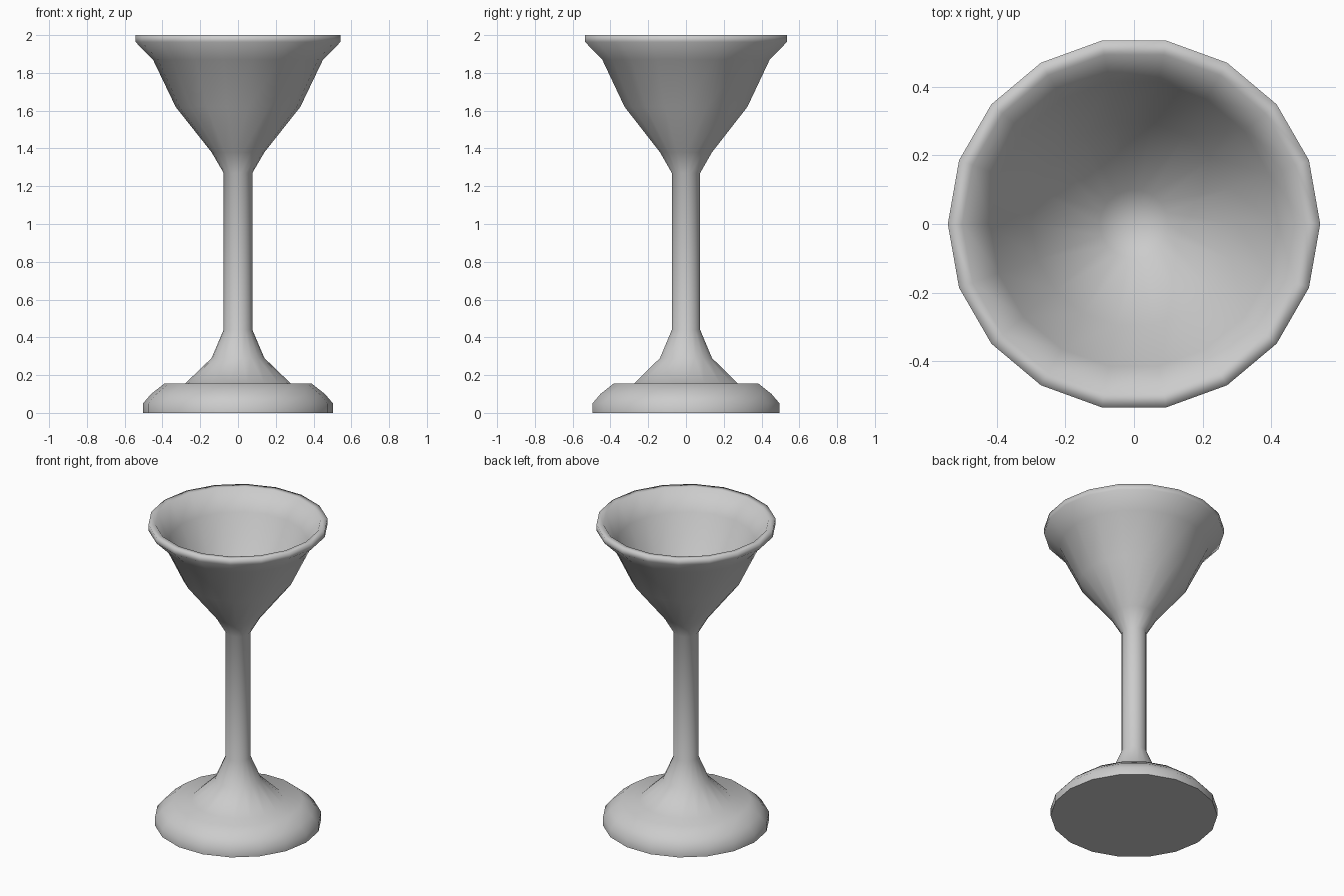
import bpy
import bmesh
import math

cube = bpy.data.objects.get("Cube")
if cube:
    bpy.data.objects.remove(cube, do_unlink=True)

SIDES = 18

# Half profile as (radius, height), from under the foot up to the inside of the bowl
foot = [(0, 0), (0.503, 0), (0.503, 0.05), (0.46, 0.1), (0.39, 0.155), (0.28, 0.155)]
stem = [(0.14, 0.29), (0.076, 0.44), (0.076, 1.27)]
bowl = [(0.14, 1.38), (0.33, 1.62), (0.45, 1.87), (0.542, 1.963)]
rim = [(0.542, 2), (0.50, 2)]
inside = [(0.42, 1.87), (0.30, 1.63), (0.10, 1.41), (0, 1.37)]

grey = bpy.data.materials.new("grey metal")
grey.use_nodes = True
colour = (0.6, 0.6, 0.6, 1)
grey.diffuse_color = colour
grey.node_tree.nodes["Principled BSDF"].inputs["Base Color"].default_value = colour


def lathe(name, profile, material):
    """Turn a half profile around the z axis into a closed, smooth solid."""
    bm = bmesh.new()
    verts = [bm.verts.new((r, 0, z)) for r, z in profile]
    edges = [bm.edges.new(pair) for pair in zip(verts, verts[1:])]
    bmesh.ops.spin(bm, geom=verts + edges, cent=(0, 0, 0), axis=(0, 0, 1),
                   angle=math.tau, steps=SIDES, use_merge=True)
    bmesh.ops.remove_doubles(bm, verts=bm.verts, dist=0.0005)
    bmesh.ops.recalc_face_normals(bm, faces=bm.faces)

    # Smooth everywhere, with a crisp edge around the flat underside
    for face in bm.faces:
        face.smooth = True
    for edge in bm.edges:
        on_ground = all(v.co.z < 0.001 for v in edge.verts)
        at_edge = all(v.co.xy.length > 0.1 for v in edge.verts)
        edge.smooth = not (on_ground and at_edge)

    mesh = bpy.data.meshes.new(name)
    bm.to_mesh(mesh)
    bm.free()
    mesh.materials.append(material)
    obj = bpy.data.objects.new(name, mesh)
    bpy.context.collection.objects.link(obj)
    return obj


lathe("goblet", foot + stem + bowl + rim + inside, grey)
